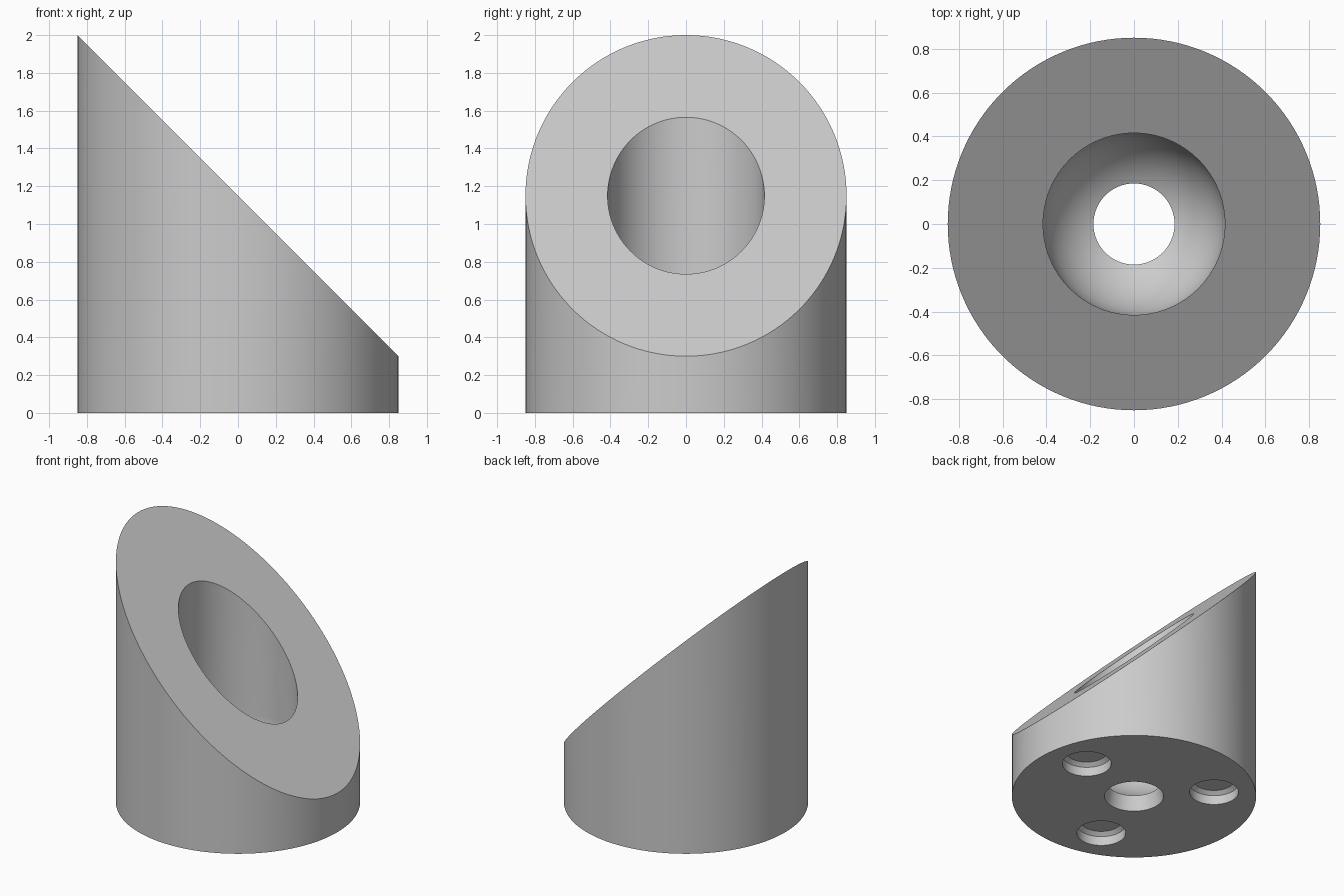
import bpy, bmesh, math
from mathutils import Vector, Matrix

cube = bpy.data.objects.get("Cube")
if cube:
    bpy.data.objects.remove(cube)

SEG = 128
OUTER, BORE, MID_Z = 0.85, 0.415, 1.15

grey = bpy.data.materials.new("neutral_grey")
grey.use_nodes = True
grey.diffuse_color = (0.6, 0.6, 0.6, 1)
grey.node_tree.nodes["Principled BSDF"].inputs["Base Color"].default_value = grey.diffuse_color


def revolve(name, profile, closed):
    """Revolve (radius, height) points round z; height None means the 45 degree slope."""
    bm = bmesh.new()
    rings = []
    for r, z in profile:
        ring = []
        for i in range(SEG):
            a = 2 * math.pi * i / SEG
            x, y = r * math.cos(a), r * math.sin(a)
            ring.append(bm.verts.new((x, y, MID_Z - x if z is None else z)))
        rings.append(ring)
    pairs = list(zip(rings, rings[1:]))
    if closed:
        pairs.append((rings[-1], rings[0]))
    else:
        bm.faces.new(rings[0])
        bm.faces.new(rings[-1])
    for low, high in pairs:
        for i in range(SEG):
            j = (i + 1) % SEG
            bm.faces.new((low[i], low[j], high[j], high[i]))
    bmesh.ops.recalc_face_normals(bm, faces=bm.faces)
    mesh = bpy.data.meshes.new(name)
    bm.to_mesh(mesh)
    bm.free()
    mesh.materials.append(grey)
    obj = bpy.data.objects.new(name, mesh)
    bpy.context.collection.objects.link(obj)
    return obj


# Sloped body with a vertical bore, rounded bowl and slightly tapered drain hole
BOWL_Z, DRAIN = 0.485, 0.185
end = math.acos(DRAIN / BORE)
bowl = [(BORE * math.cos(end * k / 20), BOWL_Z - BORE * math.sin(end * k / 20))
        for k in range(21)]
body = revolve("sloped_body",
               [(0.205, 0), (OUTER, 0), (OUTER, None), (BORE, None)] + bowl, True)

# Three blind sockets in the underside, each with a chamfered ceiling
cutters = []
for k in range(3):
    cutter = revolve("socket_cutter", [(0.17, -0.1), (0.17, 0.07), (0.14, 0.095)], False)
    turn = Matrix.Rotation(math.radians(14 + 120 * k), 4, 'Z')
    cutter.location = turn @ Vector((0.56, 0, 0))
    cutter.hide_render = True
    cutters.append(cutter)
    mod = body.modifiers.new("socket", 'BOOLEAN')
    mod.operation = 'DIFFERENCE'
    mod.solver = 'EXACT'
    mod.object = cutter

bpy.ops.object.select_all(action='DESELECT')
body.select_set(True)
bpy.context.view_layer.objects.active = body
for mod in list(body.modifiers):
    bpy.ops.object.modifier_apply(modifier=mod.name)
for cutter in cutters:
    bpy.data.objects.remove(cutter)

# Smooth round walls, crisp rims
bpy.ops.object.shade_smooth_by_angle(angle=math.radians(30))
